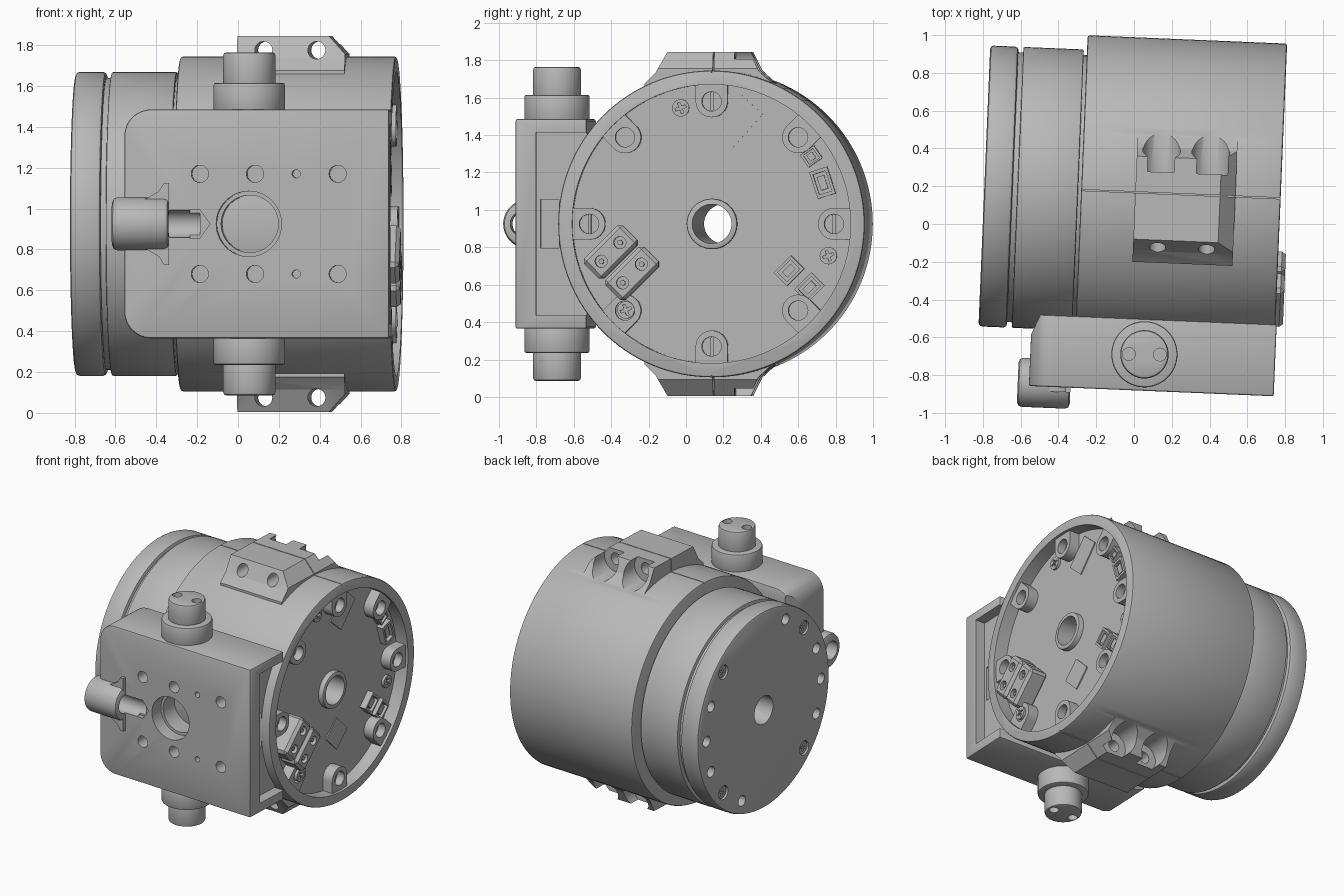
import bpy, bmesh, math
from mathutils import Matrix

if "Cube" in bpy.data.objects:
    bpy.data.objects.remove(bpy.data.objects["Cube"], do_unlink=True)

grey = bpy.data.materials.new("machined grey")
grey.use_nodes = True
grey.diffuse_color = (0.48, 0.48, 0.48, 1)
grey.node_tree.nodes["Principled BSDF"].inputs["Base Color"].default_value = grey.diffuse_color

CY = 0.168      # drum axis offset; the drum lies along x, height 0 is its axis
parts = []


def finish(bm, name):
    bmesh.ops.recalc_face_normals(bm, faces=bm.faces)
    me = bpy.data.meshes.new(name)
    bm.to_mesh(me)
    bm.free()
    me.materials.append(grey)
    ob = bpy.data.objects.new(name, me)
    bpy.context.collection.objects.link(ob)
    parts.append(ob)
    return ob


def prism(name, pts, axis, a, b):
    """Extrude a 2D outline along an axis from a to b."""
    place = {"x": lambda p, q, t: (t, p, q), "y": lambda p, q, t: (p, t, q),
             "z": lambda p, q, t: (p, q, t)}[axis]
    bm = bmesh.new()
    lo, hi = [[bm.verts.new(place(p, q, t)) for p, q in pts] for t in (a, b)]
    bm.faces.new(lo)
    bm.faces.new(hi)
    n = len(pts)
    for i in range(n):
        j = (i + 1) % n
        bm.faces.new((lo[i], lo[j], hi[j], hi[i]))
    return finish(bm, name)


def arc(p, q, r, start=0, end=360, n=48):
    steps = n if end - start == 360 else n + 1
    angs = [math.radians(start + (end - start) * i / n) for i in range(steps)]
    return [(p + r * math.cos(t), q + r * math.sin(t)) for t in angs]


def cyl(name, axis, p, q, r, a, b, n=48):
    return prism(name, arc(p, q, r, n=n), axis, a, b)


def rect(p, q, w, h, ang=0):
    c, s = math.cos(math.radians(ang)), math.sin(math.radians(ang))
    corners = ((-w, -h), (w, -h), (w, h), (-w, h))
    return [(p + (u * c - v * s) / 2, q + (u * s + v * c) / 2) for u, v in corners]


def apply(ob, kind, **settings):
    mod = ob.modifiers.new(kind.title(), kind)
    for key, value in settings.items():
        setattr(mod, key, value)
    bpy.context.view_layer.objects.active = ob
    bpy.ops.object.modifier_apply(modifier=mod.name)
    return ob


def bevel(ob, width, segments=2):
    return apply(ob, "BEVEL", width=width, segments=segments,
                 limit_method="ANGLE", angle_limit=math.radians(50))


def combine(ob, tool, operation="DIFFERENCE"):
    apply(ob, "BOOLEAN", object=tool, operation=operation, solver="EXACT")
    parts.remove(tool)
    bpy.data.objects.remove(tool, do_unlink=True)


def polar(r, deg):
    return CY + r * math.cos(math.radians(deg)), r * math.sin(math.radians(deg))


def screw(name, y, z, r, a, b, top):
    """Round screw head with a cross recess on the face at x = top."""
    head = cyl(name, "x", y, z, r, a, b, 24)
    for ang in (20, 110):
        combine(head, prism("cut", rect(y, z, r * 1.3, r * 0.3, ang), "x", top - 0.015, top + 0.015))


# Drum housing with top and bottom mounting lugs
housing = bevel(cyl("drum_housing", "x", CY, 0, 0.82, -0.287, 0.77, 128), 0.012)
combine(housing, cyl("cut", "x", CY, 0, 0.745, 0.67, 0.9, 128))
lug_half = [(-0.2, 0.6), (-0.2, 0.75), (-0.14, 0.81), (-0.08, 0.92),
            (0.36, 0.92), (0.41, 0.82), (0.48, 0.755), (0.48, 0.6)]
for s in (1, -1):
    lug = prism("lug", [(y, s * z) for y, z in lug_half], "x", 0, 0.53)
    combine(lug, prism("cut", [(0.44, s * 0.93), (0.54, s * 0.82), (0.6, s * 0.93)], "y", -0.5, 0.7))
    combine(housing, lug, "UNION")
    for x in (0.13, 0.39):
        combine(housing, cyl("cut", "y", x, s * 0.85, 0.1, 0.28, 0.9, 32))
        combine(housing, cyl("cut", "y", x, s * 0.85, 0.043, -0.5, 0.5, 24))
    combine(housing, prism("cut", rect(CY, s * 0.9, 0.006, 0.18), "x", -0.4, 0.9))

# Rotating output discs
collar = bevel(cyl("output_collar", "x", CY, 0, 0.744, -0.624, -0.304, 128), 0.008)
neck = cyl("output_neck", "x", CY, 0, 0.715, -0.7, -0.25, 96)
flange = bevel(cyl("output_flange", "x", CY, 0, 0.744, -0.8, -0.65, 128), 0.018)
for deg in (0, 22.5, -22.5, -67.5, 112.5, 157.5, 180, 202.5):
    combine(flange, cyl("cut", "x", *polar(0.645, deg), 0.04, -0.9, -0.72, 24))
for deg in (45, 135, 225, 315):
    combine(flange, cyl("cut", "x", *polar(0.645, deg), 0.052, -0.9, -0.78, 24))
    screw("flange_screw", *polar(0.645, deg), 0.044, -0.79, -0.77, -0.79)

# Hollow shaft and its through bore
tube = bevel(cyl("shaft_tube", "x", CY, 0, 0.135, 0.6, 0.71, 48), 0.008)
for ob in (housing, collar, neck, flange, tube):
    combine(ob, cyl("cut", "x", CY, 0, 0.105, -1, 1))

# Screw lobes around the open end
for i in range(8):
    y, z = polar(0.655, i * 45)
    d = i * 45
    outline = arc(y, z, 0.085, d + 90, d + 270, 20)
    for side in (-1, 1):
        u, v = polar(0.77, d + side * 6.3)
        outline.append((u, v))
    lobe = prism("screw_lobe", outline, "x", 0.66, 0.75)
    combine(lobe, cyl("cut", "x", y, z, 0.052, 0.69, 0.8, 24))
    if i % 2 == 0:
        prism("lobe_slot", rect(y, z, 0.018, 0.1), "x", 0.685, 0.705)

# Circuit board fittings
for y, z in ((0.0, 0.62), (0.79, -0.17), (-0.29, -0.46)):
    screw("board_screw", y, z, 0.046, 0.66, 0.765 if y < -0.1 else 0.69, 0.765 if y < -0.1 else 0.69)
prism("chip_plate", rect(0.3, 0.55, 0.16, 0.24, -42), "x", 0.665, 0.678)
prism("label_plate", rect(0.23, -0.36, 0.17, 0.17, 45), "x", 0.665, 0.678)
for y, z in ((-0.37, -0.15), (-0.255, -0.265)):
    plug = bevel(prism("power_connector", rect(y, z, 0.29, 0.15, 45), "x", 0.66, 0.81), 0.02, 1)
    for k in (-1, 1):
        u, v = y + k * 0.05, z + k * 0.05
        combine(plug, cyl("cut", "x", u, v, 0.033, 0.75, 0.9, 16))
        cyl("connector_pin", "x", u, v, 0.014, 0.74, 0.8, 12)
for y, z, w, h, ang in ((0.58, -0.25, 0.1, 0.13, -45), (0.69, -0.34, 0.1, 0.13, -45),
                        (0.76, 0.22, 0.1, 0.15, 18), (0.7, 0.36, 0.09, 0.08, 35)):
    socket = prism("signal_socket", rect(y, z, w, h, ang), "x", 0.66, 0.72)
    combine(socket, prism("cut", rect(y, z, w * 0.7, h * 0.75, ang), "x", 0.69, 0.8))
    prism("socket_tongue", rect(y, z, w * 0.4, h * 0.5, ang), "x", 0.68, 0.71)

# Front carriage block
outline = [(0.777, -0.56), (0.777, 0.56)] + arc(-0.39, 0.43, 0.13, 90, 180, 12)
outline += arc(-0.39, -0.43, 0.13, 180, 270, 12)
block = bevel(prism("carriage_block", outline, "y", -0.88, -0.5), 0.01)
combine(block, prism("cut", [(-0.6, -0.45), (-0.6, -0.75), (-0.525, -0.62), (-0.47, -0.49), (-0.47, -0.45)],
                     "z", -1, 1))
combine(block, cyl("cut", "x", CY, 0, 0.805, -0.9, 0.9, 96))
combine(block, prism("cut", rect(-0.47, 0, 0.6, 0.98), "x", 0.7, 0.9))
combine(block, prism("cut", rect(-0.7, 0, 0.1, 0.26), "x", 0.55, 0.8))
combine(block, cyl("cut", "y", 0.09, 0, 0.16, -1, -0.78))
combine(block, cyl("cut", "y", 0.09, 0, 0.14, -1, -0.4))
for z in (-0.245, 0.245):
    for x, r in ((-0.15, 0.042), (0.12, 0.042), (0.322, 0.02), (0.525, 0.042)):
        combine(block, cyl("cut", "y", x, z, r, -1, -0.78, 24))

# Side boss with a drilled groove running into the block face
boss = bevel(cyl("side_boss", "x", -0.862, 0, 0.13, -0.58, -0.3, 48), 0.025)
flare_top = [(-0.45, 0.11), (-0.4, 0.13), (-0.35, 0.16), (-0.325, 0.2), (-0.3, 0.2)]
flare = prism("boss_flare", flare_top + [(x, -z) for x, z in reversed(flare_top)], "y", -0.84, -0.905)
for ob in (block, boss, flare):
    combine(ob, cyl("cut", "x", -0.885, 0, 0.068, -0.7, -0.15, 24))
combine(block, prism("cut", [(-0.2, -0.068), (-0.15, -0.068), (-0.1, 0), (-0.15, 0.068), (-0.2, 0.068)],
                     "y", -0.93, -0.845))

# Trunnion pins above and below the block
for s in (1, -1):
    side = "upper" if s > 0 else "lower"
    bevel(cyl(side + "_collar", "z", 0.084, -0.687, 0.175, s * 0.54, s * 0.69, 64), 0.012)
    pin = bevel(cyl(side + "_pin", "z", 0.084, -0.687, 0.128, s * 0.65, s * 0.84, 64), 0.016)
    for k in (-1, 1):
        combine(pin, cyl("cut", "z", 0.084 + k * 0.082, -0.687 + k * 0.002, 0.034, s * 0.74, s * 0.9, 20))

# Set the assembly on the ground with its slight turn, and smooth the curves
place = Matrix.Translation((0, 0, 0.925)) @ Matrix.Rotation(math.radians(-2.4), 4, "Z")
bpy.ops.object.select_all(action="DESELECT")
for ob in parts:
    ob.data.transform(place)
    ob.select_set(True)
bpy.context.view_layer.objects.active = housing
bpy.ops.object.shade_smooth_by_angle(angle=math.radians(30))
